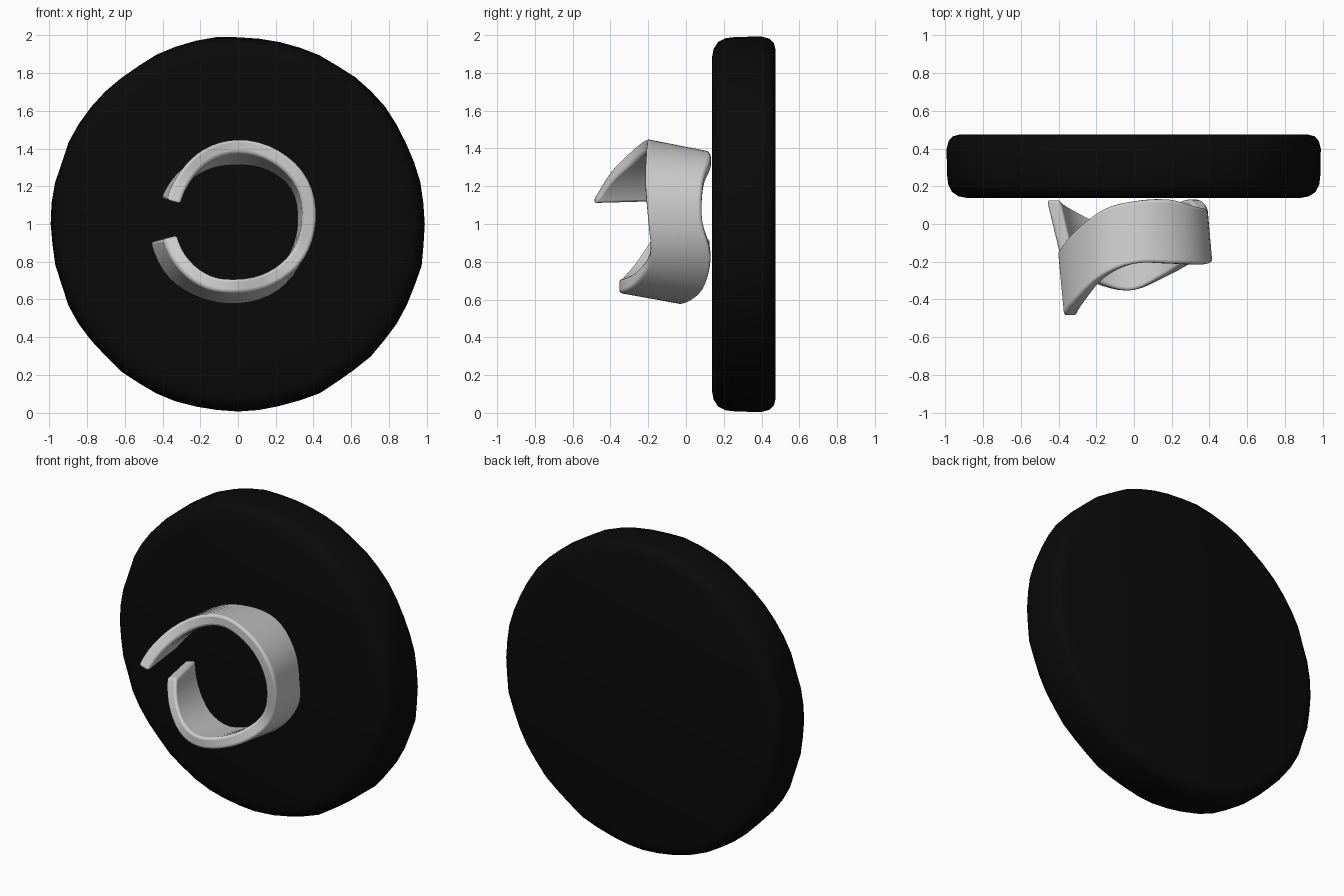
import bpy, bmesh, math, random

if "Cube" in bpy.data.objects:
    bpy.data.objects.remove(bpy.data.objects["Cube"])

random.seed(4)


def finish(name, bm, angle):
    bmesh.ops.recalc_face_normals(bm, faces=bm.faces)
    me = bpy.data.meshes.new(name)
    bm.to_mesh(me)
    bm.free()
    ob = bpy.data.objects.new(name, me)
    bpy.context.collection.objects.link(ob)
    bpy.ops.object.select_all(action='DESELECT')
    ob.select_set(True)
    bpy.context.view_layer.objects.active = ob
    bpy.ops.object.shade_smooth_by_angle(angle=math.radians(angle))
    return ob


def loft(bm, rings, closed):
    # bridge successive vertex rings; every ring is itself a loop
    n = len(rings)
    for i in range(n if closed else n - 1):
        a, b = rings[i], rings[(i + 1) % n]
        for j in range(len(a)):
            k = (j + 1) % len(a)
            bm.faces.new((a[j], a[k], b[k], b[j]))
    if not closed:
        bm.faces.new(rings[0])
        bm.faces.new(rings[-1])


# Backing disc: rounded rim profile (radius, y), slightly uneven like clay
profile = [(0.88, 0.137), (0.93, 0.147), (0.965, 0.17), (0.985, 0.21), (0.992, 0.27),
           (0.993, 0.40), (0.983, 0.44), (0.96, 0.465), (0.92, 0.475)]
N = 56
wobble = [random.uniform(-0.005, 0.006) for _ in range(N)]
bm = bmesh.new()
rings = []
for r, y in profile:
    ring = []
    for i in range(N):
        a = 2 * math.pi * i / N
        rr = r * (1 + wobble[i])
        ring.append(bm.verts.new((rr * math.cos(a), y, 1.0 + rr * math.sin(a))))
    rings.append(ring)
loft(bm, rings, False)
disc = finish("backing_disc", bm, 50)
mat = bpy.data.materials.new("black")
mat.diffuse_color = (0.003, 0.003, 0.003, 1)
mat.use_nodes = True
mat.node_tree.nodes["Principled BSDF"].inputs["Base Color"].default_value = mat.diffuse_color
disc.data.materials.append(mat)

# Open band: angle, front y, back y, front outer radius, back outer radius
stations = [
    (164, -0.49, -0.15, 0.39, 0.425), (140, -0.40, -0.03, 0.40, 0.405),
    (115, -0.28, 0.08, 0.42, 0.38), (90, -0.21, 0.12, 0.43, 0.365),
    (60, -0.21, 0.13, 0.43, 0.38), (30, -0.215, 0.09, 0.43, 0.40),
    (0, -0.20, 0.085, 0.415, 0.39), (-30, -0.19, 0.13, 0.405, 0.40),
    (-60, -0.27, 0.09, 0.39, 0.43), (-90, -0.35, -0.01, 0.385, 0.445),
    (-115, -0.33, 0.0, 0.40, 0.46), (-140, -0.26, 0.07, 0.405, 0.48),
    (-166, -0.17, 0.13, 0.405, 0.48)]
THICK = 0.075


def spline(p0, p1, p2, p3, t):
    return [0.5 * (2 * b + (c - a) * t + (2 * a - 5 * b + 4 * c - d) * t * t
                   + (3 * b - a - 3 * c + d) * t ** 3)
            for a, b, c, d in zip(p0, p1, p2, p3)]


def extend(p, q):
    return [2 * a - b for a, b in zip(p, q)]


pts = [extend(stations[0], stations[1])] + stations + [extend(stations[-1], stations[-2])]
path = [spline(*pts[i:i + 4], s / 4) for i in range(len(stations) - 1) for s in range(4)]
path.append(stations[-1])

bm = bmesh.new()
rings = []
for deg, yf, yb, rf, rb in path:
    a = math.radians(deg)
    section = [(rf, yf), (rb, yb), (rb - THICK, yb), (rf - THICK, yf)]
    rings.append([bm.verts.new((r * math.cos(a), y, 1.02 + r * math.sin(a)))
                  for r, y in section])
loft(bm, rings, False)
band = finish("open_band", bm, 60)
bev = band.modifiers.new("soft_edges", 'BEVEL')
bev.width = 0.016
bev.segments = 3
bev.limit_method = 'ANGLE'
bev.angle_limit = math.radians(40)
